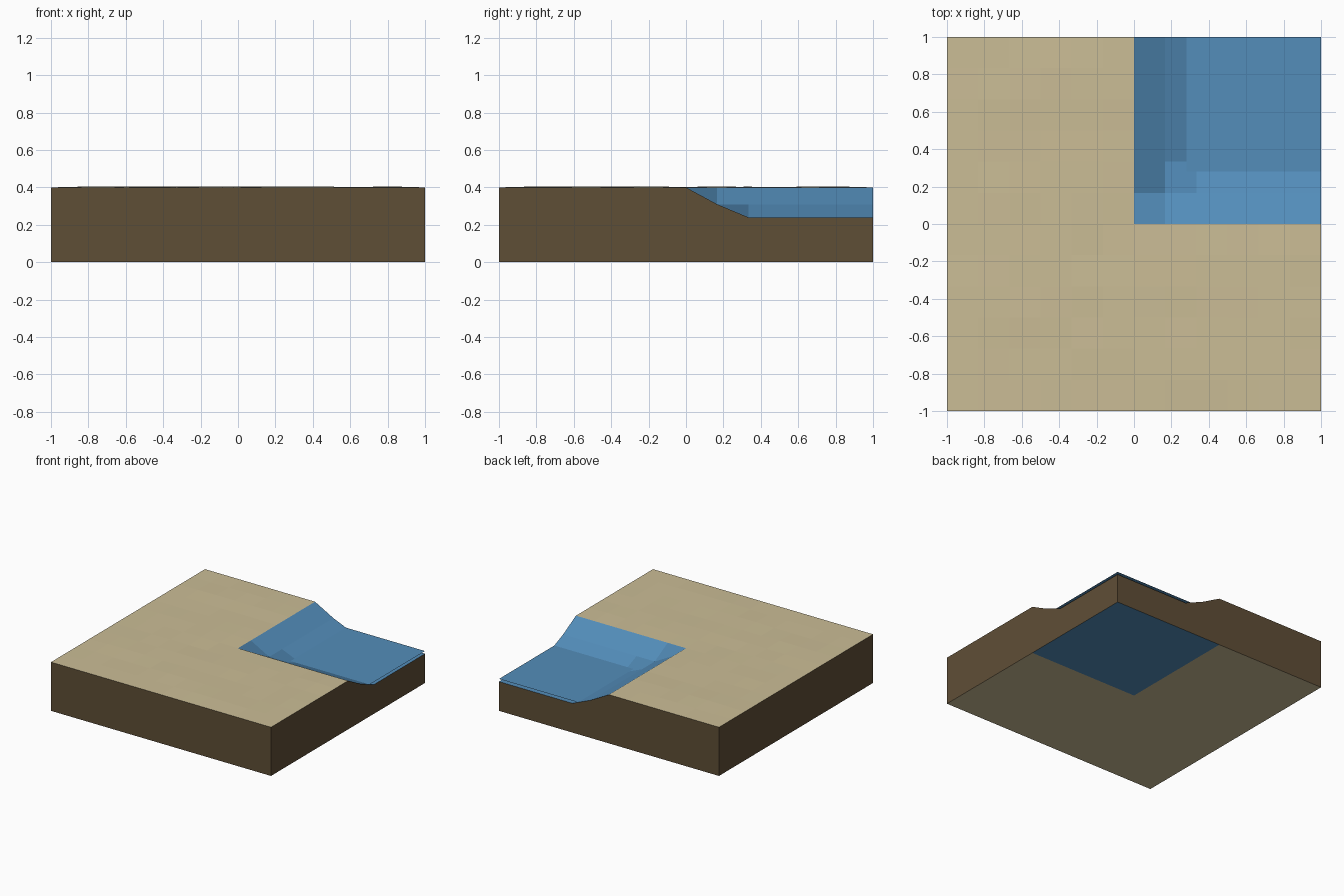
import bpy, bmesh, math, random

if "Cube" in bpy.data.objects:
    bpy.data.objects.remove(bpy.data.objects["Cube"])

random.seed(4)
N = 12                      # grid cells per side


def lin(c):
    c /= 255
    return c / 12.92 if c <= 0.04045 else ((c + 0.055) / 1.055) ** 2.4


def material(name, rgb):
    m = bpy.data.materials.new(name)
    m.diffuse_color = (*[lin(c) for c in rgb], 1)
    m.use_nodes = True
    m.node_tree.nodes["Principled BSDF"].inputs["Base Color"].default_value = m.diffuse_color
    return m


sand = material("sand", (203, 189, 150))
water = material("water_blue", (83, 141, 186))
earth = material("earth_brown", (95, 78, 54))


def add_object(name, bm, mats):
    me = bpy.data.meshes.new(name)
    bm.to_mesh(me)
    bm.free()
    for m in mats:
        me.materials.append(m)
    ob = bpy.data.objects.new(name, me)
    bpy.context.collection.objects.link(ob)
    return ob


def height(x, y):
    # shore falls in two steps to a flat bed; the sand is nearly level
    d = min(x, y)
    if d > 0.3:
        return 0.24
    if d > 0.1:
        return 0.31
    if d > -0.01 or max(abs(x), abs(y)) > 0.99:
        return 0.40
    return 0.40 + random.uniform(0, 0.005)


def in_water(face):
    c = face.calc_center_median()
    return c.x > 0 and c.y > 0


# terrain block: shaped top, brown walls, flat underside
bm = bmesh.new()
bmesh.ops.create_grid(bm, x_segments=N, y_segments=N, size=1)
for v in bm.verts:
    v.co.z = height(round(v.co.x, 4), round(v.co.y, 4))
for f in bm.faces:
    f.material_index = 1 if in_water(f) else 0
rim = [e for e in bm.edges if e.is_boundary]
walls = bmesh.ops.extrude_edge_only(bm, edges=rim)["geom"]
for g in walls:
    if isinstance(g, bmesh.types.BMVert):
        g.co.z = 0
    elif isinstance(g, bmesh.types.BMFace):
        g.material_index = 2
base = bmesh.ops.create_grid(bm, x_segments=N, y_segments=N, size=1)["verts"]
for f in {f for v in base for f in v.link_faces}:
    f.material_index = 1 if in_water(f) else 0
bmesh.ops.remove_doubles(bm, verts=bm.verts, dist=0.001)
bmesh.ops.recalc_face_normals(bm, faces=bm.faces)
add_object("terrain_block", bm, [sand, water, earth])

# water surface: level sheet that meets the shore slope
bm = bmesh.new()
lo, z = 0.28, 0.262
bm.faces.new([bm.verts.new((x, y, z)) for x, y in
              ((lo, lo), (1, lo), (1, 1), (lo, 1))])
add_object("water_surface", bm, [water])
